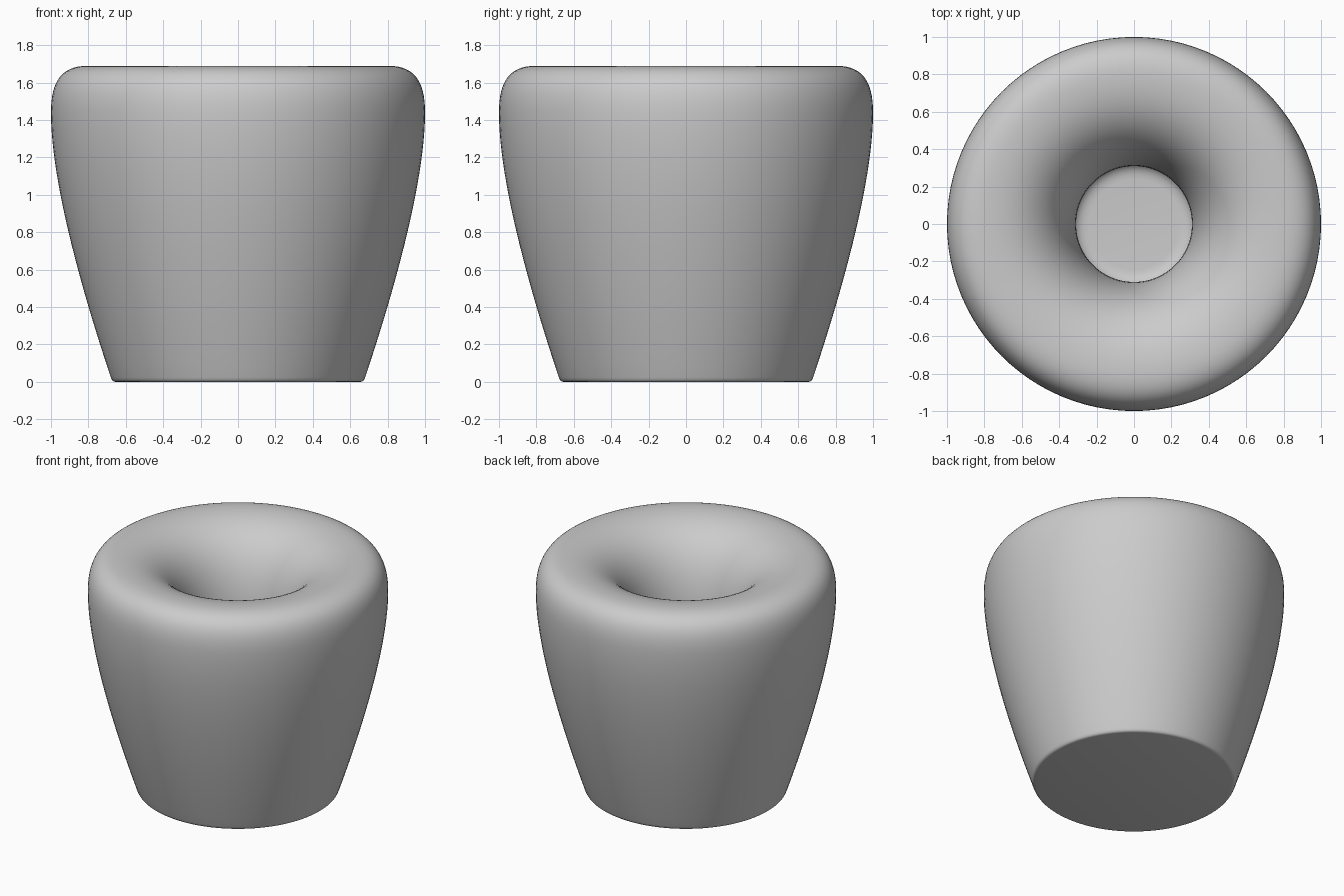
import bpy
import bmesh
from math import pi
from mathutils import Vector
from mathutils.geometry import interpolate_bezier

SEGMENTS = 96

cube = bpy.data.objects.get("Cube")
if cube:
    bpy.data.objects.remove(cube)

# One plain grey for the whole pot
grey = bpy.data.materials.new("matte_grey")
grey.use_nodes = True
colour = (0.6, 0.6, 0.6, 1)
grey.diffuse_color = colour
grey.node_tree.nodes["Principled BSDF"].inputs["Base Color"].default_value = colour

# Profile as bezier spans (radius, height): start, then handle, handle, end
start = (0.655, 0)
spans = [
    ((0.67, 0), (0.675, 0.01), (0.68, 0.025), 5),      # foot edge
    ((0.84, 0.50), (1.0, 1.08), (1.0, 1.44), 24),      # outer wall
    ((1.0, 1.60), (0.95, 1.69), (0.80, 1.69), 16),     # rounded shoulder
    ((0.52, 1.69), (0.31, 1.50), (0.31, 1.00), 24),    # funnel
    ((0.31, 0.80), (0.33, 0.50), (0.33, 0.24), 10),    # inner well
    ((0.33, 0.18), (0.30, 0.15), (0.24, 0.15), 8),     # well floor edge
]
profile = [Vector((start[0], 0, start[1]))]
for h1, h2, end, steps in spans:
    a, b, c = (Vector((r, 0, z)) for r, z in (h1, h2, end))
    profile += interpolate_bezier(profile[-1], a, b, c, steps)[1:]

# Spin the profile, then close the base and the well floor
bm = bmesh.new()
verts = [bm.verts.new(p) for p in profile]
edges = [bm.edges.new(pair) for pair in zip(verts, verts[1:])]
bmesh.ops.spin(bm, geom=verts + edges, cent=(0, 0, 0), axis=(0, 0, 1),
               angle=2 * pi, steps=SEGMENTS)
bmesh.ops.remove_doubles(bm, verts=bm.verts, dist=0.0001)
bmesh.ops.holes_fill(bm, edges=[e for e in bm.edges if e.is_boundary], sides=0)
bmesh.ops.recalc_face_normals(bm, faces=bm.faces)

mesh = bpy.data.meshes.new("pot")
bm.to_mesh(mesh)
bm.free()
mesh.materials.append(grey)
pot = bpy.data.objects.new("pot", mesh)
bpy.context.collection.objects.link(pot)

bpy.context.view_layer.objects.active = pot
pot.select_set(True)
bpy.ops.object.shade_smooth_by_angle(angle=pi / 5)
